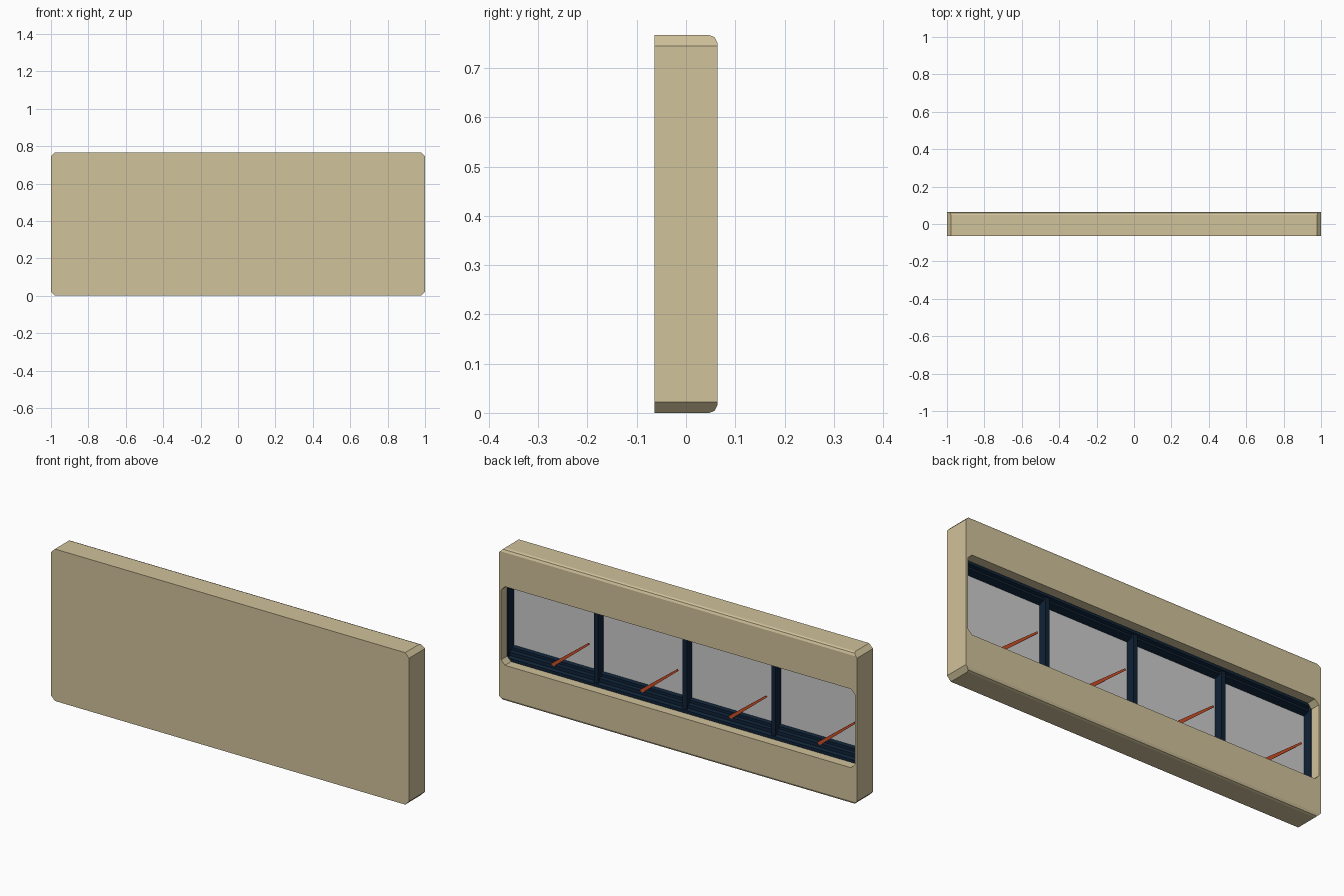
import bpy, bmesh

if "Cube" in bpy.data.objects:
    bpy.data.objects.remove(bpy.data.objects["Cube"])


def srgb(r, g, b):
    return tuple(((c / 255 + 0.055) / 1.055) ** 2.4 for c in (r, g, b)) + (1.0,)


def material(name, rgb):
    m = bpy.data.materials.new(name)
    m.diffuse_color = srgb(*rgb)
    m.use_nodes = True
    m.node_tree.nodes["Principled BSDF"].inputs["Base Color"].default_value = m.diffuse_color
    return m


BEIGE = material("beige_panel", (208, 194, 155))
NAVY = material("navy_frame", (15, 35, 56))
GREY = material("grey_glass", (204, 204, 204))
ORANGE = material("orange_wiper", (205, 78, 38))


def prism(name, profile, axis, a, b, mat):
    """Extrude a 2D profile along an axis: 'x' takes (y, z), 'y' takes (x, z)."""
    def place(p, t):
        return (t, p[0], p[1]) if axis == 'x' else (p[0], t, p[1])
    bm = bmesh.new()
    lo = [bm.verts.new(place(p, a)) for p in profile]
    hi = [bm.verts.new(place(p, b)) for p in profile]
    bm.faces.new(lo)
    bm.faces.new(hi)
    n = len(profile)
    for i in range(n):
        j = (i + 1) % n
        bm.faces.new((lo[i], lo[j], hi[j], hi[i]))
    bmesh.ops.recalc_face_normals(bm, faces=bm.faces)
    me = bpy.data.meshes.new(name)
    bm.to_mesh(me)
    bm.free()
    me.materials.append(mat)
    ob = bpy.data.objects.new(name, me)
    bpy.context.collection.objects.link(ob)
    return ob


def box(name, x0, x1, y0, y1, z0, z1, mat):
    return prism(name, [(x0, z0), (x1, z0), (x1, z1), (x0, z1)], 'y', y0, y1, mat)


def octagon(w, z0, z1, c):
    """Rectangle in x and z with clipped corners."""
    return [(-w + c, z0), (w - c, z0), (w, z0 + c), (w, z1 - c),
            (w - c, z1), (-w + c, z1), (-w, z1 - c), (-w, z0 + c)]


def boolean(ob, cutter, operation):
    mod = ob.modifiers.new(operation.lower(), 'BOOLEAN')
    mod.operation = operation
    mod.solver = 'EXACT'
    mod.object = cutter
    cutter.hide_render = True
    cutter.hide_set(True)


H, Y = 0.767, 0.0635          # panel height, half thickness
GLASS_Y, FRAME_Y = -0.031, 0.015
W, Z0, Z1 = 0.988, 0.183, 0.58  # window opening

# Panel: back edges rounded at top and bottom, corners clipped, window recess cut
side = [(-Y, 0), (0.047, 0), (0.058, 0.004), (Y, 0.015),
        (Y, H - 0.015), (0.058, H - 0.004), (0.047, H), (-Y, H)]
panel = prism("panel", side, 'x', -1, 1, BEIGE)
boolean(panel, prism("outline_cutter", octagon(1, 0, H, 0.022), 'y', -0.2, 0.2, BEIGE), 'INTERSECT')
boolean(panel, prism("window_cutter", octagon(W, Z0, Z1, 0.022), 'y', GLASS_Y - 0.003, 0.2, BEIGE), 'DIFFERENCE')

# Glass at the bottom of the recess
box("glass", -W, W, GLASS_Y - 0.004, GLASS_Y, Z0, Z1, GREY)

# Stepped sill and head of the window frame
sill = [(FRAME_Y, Z0 - 0.002), (FRAME_Y, 0.198), (0.0, 0.204), (0.0, 0.222),
        (-0.015, 0.226), (-0.015, 0.24), (GLASS_Y, 0.245), (GLASS_Y, Z0 - 0.002)]
prism("sill", sill, 'x', -W, W, NAVY)
head = [(FRAME_Y, Z1 + 0.002), (FRAME_Y, 0.567), (0.0, 0.562), (0.0, 0.552),
        (GLASS_Y, 0.541), (GLASS_Y, Z1 + 0.002)]
prism("head", head, 'x', -W, W, NAVY)

# Side linings
for s, label in ((-1, "left"), (1, "right")):
    box("jamb_" + label, *sorted((s * 0.983, s * 0.99)), GLASS_Y, FRAME_Y, Z0, Z1, NAVY)

# Dividers between the four panes
PITCH = 0.4955
for i in (-1, 0, 1):
    x = i * PITCH
    box("divider", x - 0.012, x + 0.012, GLASS_Y, 0.010, 0.19, 0.575, NAVY)

# Slanted tapering wiper on each pane
for i in range(4):
    x = (1.5 - i) * PITCH
    blade = [(x - 0.006, 0.215), (x + 0.010, 0.225),
             (x - 0.197, 0.383), (x - 0.203, 0.376)]
    prism("wiper", blade, 'y', -0.006, 0.001, ORANGE)
